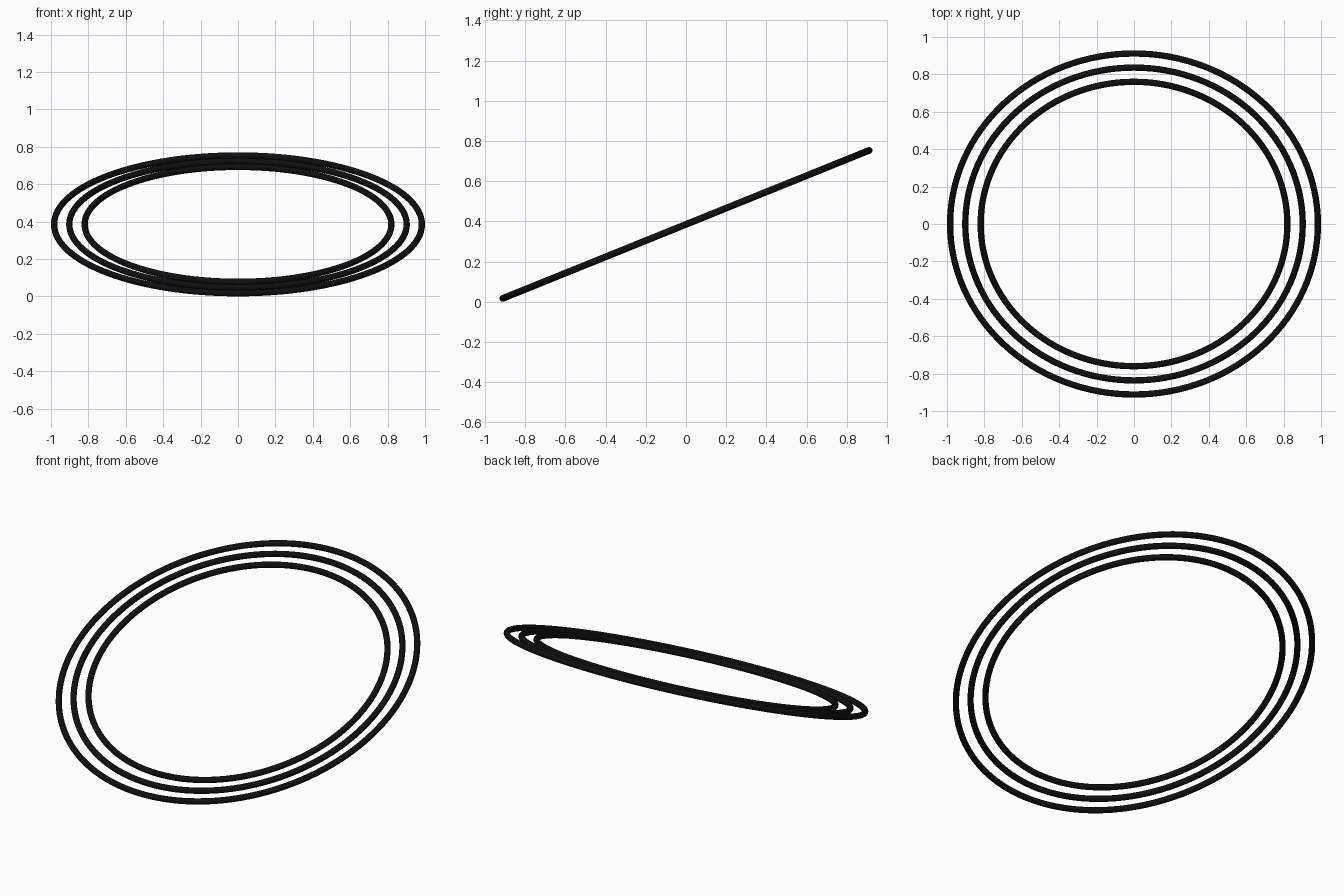
import bpy
from math import radians, sin

if "Cube" in bpy.data.objects:
    bpy.data.objects.remove(bpy.data.objects["Cube"])

TILT = radians(22)
TUBE = 0.0168
RADII = {"outer_ring": 0.9832, "middle_ring": 0.902, "inner_ring": 0.82}
CENTRE_Z = RADII["outer_ring"] * sin(TILT) + TUBE

# Near-black finish shared by all rings
black = bpy.data.materials.new("black")
black.diffuse_color = (0.005, 0.005, 0.006, 1)
black.use_nodes = True
black.node_tree.nodes["Principled BSDF"].inputs["Base Color"].default_value = black.diffuse_color

# Three concentric thin rings, tilted up towards the back
for name, radius in RADII.items():
    bpy.ops.mesh.primitive_torus_add(
        major_radius=radius, minor_radius=TUBE,
        major_segments=128, minor_segments=16,
        location=(0, 0, CENTRE_Z), rotation=(TILT, 0, 0))
    ring = bpy.context.object
    ring.name = name
    ring.data.materials.append(black)
    bpy.ops.object.shade_smooth()
